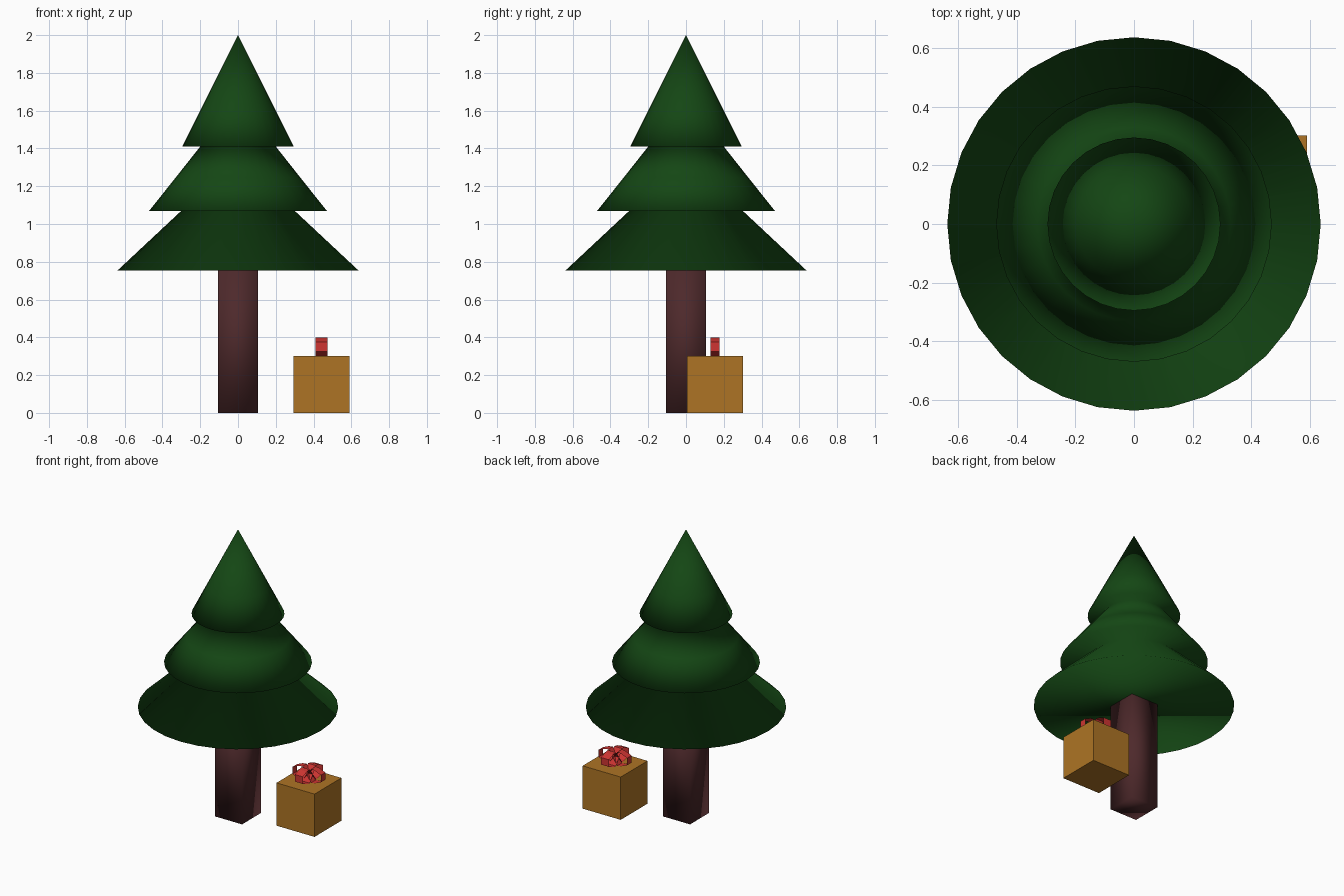
import bpy, math

if "Cube" in bpy.data.objects:
    bpy.data.objects.remove(bpy.data.objects["Cube"])


def material(name, rgb):
    m = bpy.data.materials.new(name)
    m.diffuse_color = (*rgb, 1.0)
    m.use_nodes = True
    m.node_tree.nodes["Principled BSDF"].inputs["Base Color"].default_value = m.diffuse_color
    return m


GREEN = material("pine green", (0.007, 0.062, 0.007))
BROWN = material("dark bark brown", (0.075, 0.022, 0.024))
GOLD = material("golden brown paper", (0.42, 0.175, 0.018))
RED = material("ribbon red", (0.62, 0.036, 0.032))


def make_object(name, verts, faces, mat, smooth=False):
    mesh = bpy.data.meshes.new(name)
    mesh.from_pydata(verts, [], faces)
    mesh.materials.append(mat)
    for p in mesh.polygons:
        p.use_smooth = smooth
    ob = bpy.data.objects.new(name, mesh)
    bpy.context.collection.objects.link(ob)
    return ob


def box(name, x, y, z, mat, smooth=False):
    """Box from (min, max) ranges."""
    verts = [(a, b, c) for c in z for b in y for a in x]
    faces = [(0, 2, 3, 1), (4, 5, 7, 6), (0, 1, 5, 4),
             (2, 6, 7, 3), (0, 4, 6, 2), (1, 3, 7, 5)]
    return make_object(name, verts, faces, mat, smooth)


# Foliage: three stepped tiers turned from one profile, smooth all over
SEG = 32
profile = [(0.637, 0.755), (0.30, 1.07), (0.47, 1.07), (0.33, 1.246),
           (0.20, 1.41), (0.295, 1.41), (0.197, 1.606)]
verts = [(r * math.cos(2 * math.pi * i / SEG), r * math.sin(2 * math.pi * i / SEG), z)
         for r, z in profile for i in range(SEG)]
verts.append((0, 0, 2.0))
faces = [tuple(reversed(range(SEG)))]
for k in range(len(profile) - 1):
    for i in range(SEG):
        j = (i + 1) % SEG
        faces.append((k * SEG + i, k * SEG + j, (k + 1) * SEG + j, (k + 1) * SEG + i))
last = (len(profile) - 1) * SEG
faces += [(last + i, last + (i + 1) % SEG, len(verts) - 1) for i in range(SEG)]
make_object("foliage", verts, faces, GREEN, True)

# Square trunk with soft shading
box("trunk", (-0.105, 0.105), (-0.105, 0.105), (0, 0.757), BROWN, True)

# Gift box
box("gift_box", (0.295, 0.59), (0.005, 0.302), (0, 0.30), GOLD)

# Bow: four thin ribbon loops around the middle of the lid
CX, CY = 0.4425, 0.1535
loop = [(0.0, 0.35), (0.035, 0.398), (0.065, 0.394), (0.11, 0.375),
        (0.11, 0.325), (0.065, 0.306), (0.035, 0.302)]
n = len(loop)
verts, faces = [], []
for q in range(4):
    c, s = math.cos(q * math.pi / 2), math.sin(q * math.pi / 2)
    base = len(verts)
    half = 0.025 if q % 2 == 0 else 0.031
    for w in (-half, half):
        verts += [(CX + r * c - w * s, CY + r * s + w * c, z) for r, z in loop]
    for i in range(n):
        j = (i + 1) % n
        faces.append((base + i, base + j, base + n + j, base + n + i))
make_object("bow", verts, faces, RED)
